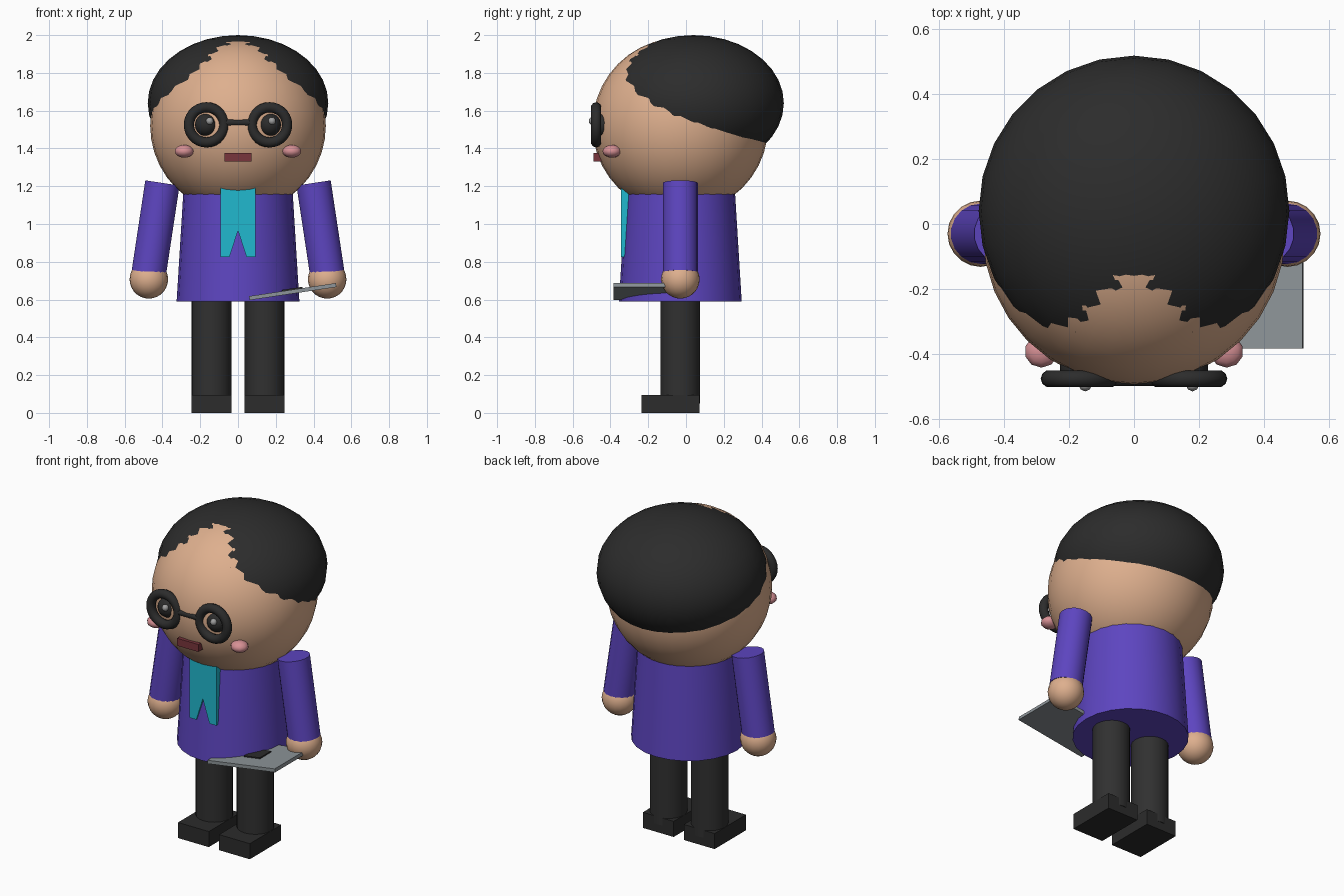
import bpy, bmesh, math
from mathutils import Matrix, Vector

cube = bpy.data.objects.get("Cube")
if cube:
    bpy.data.objects.remove(cube, do_unlink=True)

AXIS_Y = -0.03   # depth of the body axis
TILT = 0.15      # lean of the arms and the tablet


def material(name, r, g, b):
    m = bpy.data.materials.new(name)
    m.use_nodes = True
    m.diffuse_color = (r, g, b, 1)
    bsdf = m.node_tree.nodes["Principled BSDF"]
    bsdf.inputs["Base Color"].default_value = (r, g, b, 1)
    bsdf.inputs["Roughness"].default_value = 0.8
    return m


skin = material("skin", 0.73, 0.43, 0.27)
black = material("soft black", 0.025, 0.025, 0.025)
charcoal = material("charcoal", 0.03, 0.03, 0.03)
purple = material("purple", 0.11, 0.06, 0.53)
teal = material("teal", 0.015, 0.48, 0.62)
pink = material("cheek pink", 0.68, 0.28, 0.30)
red = material("mouth red", 0.19, 0.035, 0.045)
grey = material("tablet grey", 0.27, 0.30, 0.32)
shine = material("eye shine", 0.35, 0.35, 0.35)


def finish(name, mat, smooth=True):
    ob = bpy.context.object
    ob.name = name
    ob.data.materials.append(mat)
    if smooth:
        bpy.ops.object.shade_smooth_by_angle(angle=math.radians(40))
    return ob


def ball(name, mat, loc, radii, segments=28, rings=18):
    bpy.ops.mesh.primitive_uv_sphere_add(segments=segments, ring_count=rings, radius=1, location=loc)
    bpy.context.object.scale = radii
    bpy.ops.object.transform_apply(location=False, rotation=False)
    ob = finish(name, mat, False)
    bpy.ops.object.shade_smooth()
    return ob


def tube(name, mat, loc, bottom, top, length, sides=20, rot=(0, 0, 0)):
    bpy.ops.mesh.primitive_cone_add(vertices=sides, radius1=bottom, radius2=top,
                                    depth=length, location=loc, rotation=rot)
    return finish(name, mat)


def box(name, mat, loc, size, rot=(0, 0, 0)):
    bpy.ops.mesh.primitive_cube_add(size=1, location=loc, rotation=rot)
    bpy.context.object.scale = size
    bpy.ops.object.transform_apply(location=False, rotation=False)
    return finish(name, mat, False)


# Head, hair and coat
ball("head", skin, (0, AXIS_Y, 1.52), (0.465, 0.465, 0.465), 32, 20)
ball("hair", black, (0, 0.04, 1.64), (0.478, 0.478, 0.36))
tube("coat", purple, (0, AXIS_Y, 0.875), 0.325, 0.29, 0.57, 24)

# Paired parts
for side, label in ((1, "left"), (-1, "right")):
    tube(label + "_arm", purple, (side * 0.436, AXIS_Y, 0.98), 0.093, 0.093, 0.48, 18, (0, -side * TILT, 0))
    ball(label + "_hand", skin, (side * 0.472, AXIS_Y, 0.707), (0.102,) * 3, 20, 14)
    tube(label + "_leg", charcoal, (side * 0.14, AXIS_Y, 0.33), 0.105, 0.105, 0.56)
    box(label + "_shoe", black, (side * 0.14, -0.082, 0.048), (0.21, 0.305, 0.096))
    ball(label + "_eye", black, (side * 0.168, -0.44, 1.525), (0.06,) * 3, 18, 12)
    ball(label + "_eye_shine", shine, (side * 0.165 + 0.015, -0.495, 1.545), (0.02,) * 3, 8, 6)
    ball(label + "_cheek", pink, (side * 0.285, -0.392, 1.385), (0.052, 0.05, 0.034), 10, 8)
    bpy.ops.mesh.primitive_torus_add(major_segments=28, minor_segments=10, major_radius=0.093, minor_radius=0.027,
                                     location=(side * 0.167, -0.476, 1.525), rotation=(math.pi / 2, 0, 0))
    finish(label + "_glasses_ring", black)

# Glasses bridge and mouth
tube("glasses_bridge", black, (0, -0.48, 1.537), 0.019, 0.019, 0.14, 10, (0, math.pi / 2, 0))
box("mouth", red, (0, -0.465, 1.353), (0.145, 0.05, 0.046))

# Scarf with a notched hem
bm = bmesh.new()
outline = [(-0.092, 1.2), (-0.092, 0.825), (-0.045, 0.825), (0, 0.965),
           (0.045, 0.825), (0.092, 0.825), (0.092, 1.2)]
face = bm.faces.new([bm.verts.new((x, -0.343, z)) for x, z in outline])
back = bmesh.ops.extrude_face_region(bm, geom=[face])["geom"]
bmesh.ops.translate(bm, vec=(0, 0.06, 0), verts=[v for v in back if isinstance(v, bmesh.types.BMVert)])
bmesh.ops.recalc_face_normals(bm, faces=bm.faces)
mesh = bpy.data.meshes.new("scarf")
bm.to_mesh(mesh)
bm.free()
mesh.materials.append(teal)
bpy.context.collection.objects.link(bpy.data.objects.new("scarf", mesh))

# Tablet held in the left hand, with a dark pad on top
centre = Vector((0.29, -0.22, 0.642))
lift = Matrix.Rotation(-TILT, 3, "Y") @ Vector((0, 0, 0.013))
box("tablet", grey, centre, (0.465, 0.325, 0.021), (0, -TILT, 0))
box("tablet_pad", black, centre + lift, (0.11, 0.11, 0.009), (0, -TILT, 0))
